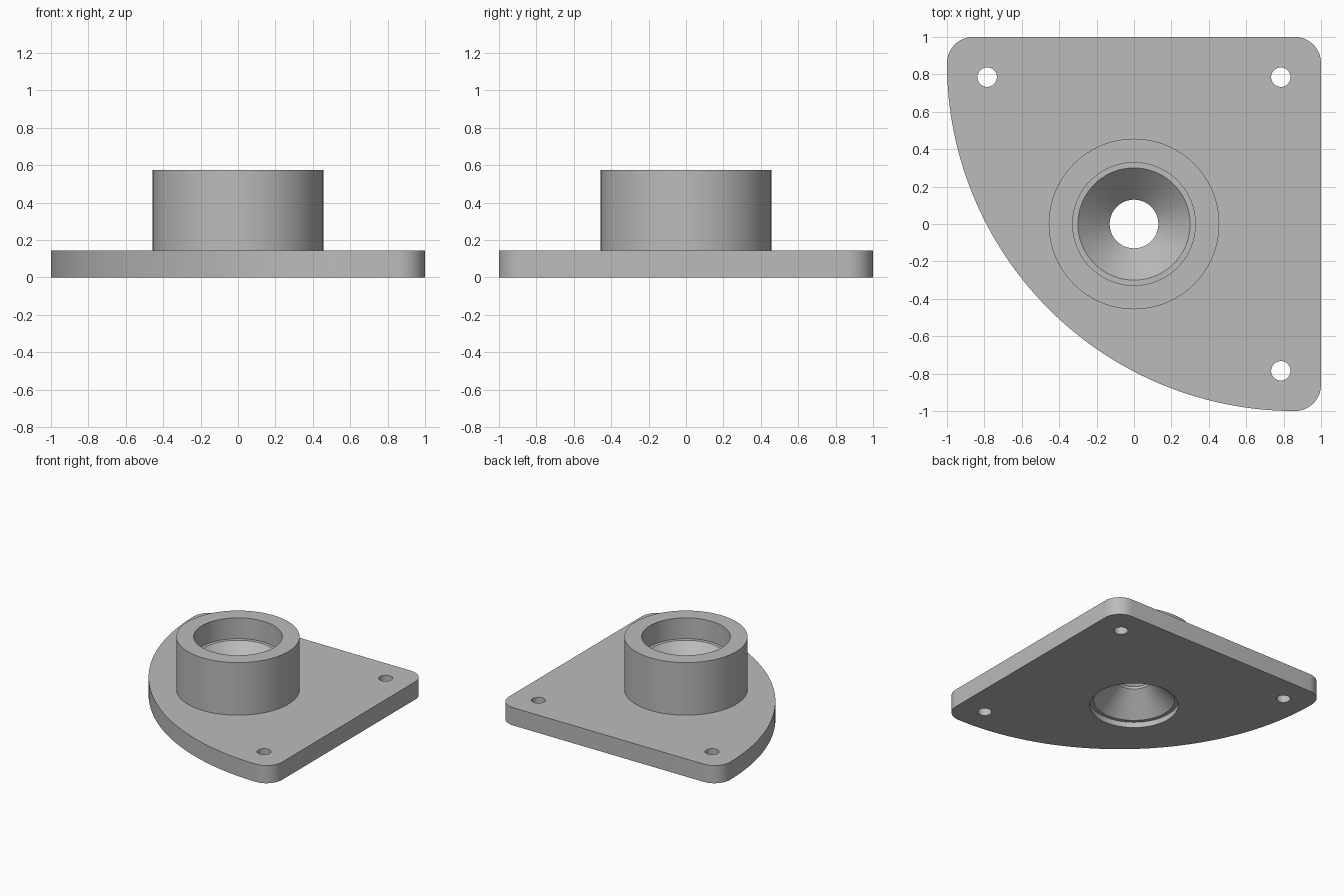
import bpy
import bmesh
from math import cos, sin, pi, radians
from mathutils import Vector

old = bpy.data.objects.get("Cube")
if old:
    bpy.data.objects.remove(old, do_unlink=True)

PLATE_TOP = 0.145
HUB_TOP = 0.575
FILLET = 0.14
EDGE = 1 - FILLET
HUB_R, BORE_R = 0.456, 0.328
SEGMENTS = 96

grey = bpy.data.materials.new("machined grey")
grey.use_nodes = True
grey.diffuse_color = (0.5, 0.5, 0.5, 1)
grey.node_tree.nodes["Principled BSDF"].inputs["Base Color"].default_value = (0.5, 0.5, 0.5, 1)

bm = bmesh.new()


def arc(cx, cy, r, start, end, steps):
    """Points along an arc, angles in degrees."""
    angles = [radians(start + (end - start) * i / steps) for i in range(steps + 1)]
    return [(cx + r * cos(a), cy + r * sin(a)) for a in angles]


def circle(r, cx=0, cy=0, steps=SEGMENTS):
    return arc(cx, cy, r, 0, 360, steps)[:-1]


def ring(points, z):
    """Closed loop of vertices at height z."""
    return [bm.verts.new((x, y, z)) for x, y in points]


def wall(low, high):
    """Strip of quads joining two rings of equal length."""
    n = len(low)
    for i in range(n):
        j = (i + 1) % n
        bm.faces.new((low[i], low[j], high[j], high[i]))


def cap(rings, up):
    """Flat face between an outer ring and its holes."""
    edges = []
    for loop in rings:
        for a, b in zip(loop, loop[1:] + loop[:1]):
            edges.append(bm.edges.get((a, b)) or bm.edges.new((a, b)))
    bmesh.ops.triangle_fill(bm, use_beauty=True, edges=edges, normal=Vector((0, 0, up)))


# Quadrant plate outline: three filleted corners and one large arc
outline = (arc(EDGE, -EDGE, FILLET, -90, 0, 12)
           + arc(EDGE, EDGE, FILLET, 0, 90, 12)
           + arc(-EDGE, EDGE, FILLET, 90, 180, 12)
           + arc(EDGE, EDGE, 1 + EDGE, 180, 270, 64)[1:-1])
holes = [circle(0.052, x, y, 32)
         for x, y in ((0.785, 0.785), (-0.785, 0.785), (0.785, -0.785))]

# Plate sides and screw holes
bottom_rings, top_rings = [], []
for points in [outline] + holes:
    low, high = ring(points, 0), ring(points, PLATE_TOP)
    wall(low, high)
    bottom_rings.append(low)
    top_rings.append(high)

# Hub: outer wall, top rim, counterbore, double cone and lower recess
profile = [(HUB_R, PLATE_TOP), (HUB_R, HUB_TOP),
           (BORE_R, HUB_TOP), (BORE_R, 0.405),
           (0.3, 0.405), (0.13, 0.235),
           (0.13, 0.215), (0.3, 0.045),
           (BORE_R, 0.045), (BORE_R, 0)]
hub = [ring(circle(r), z) for r, z in profile]
for low, high in zip(hub, hub[1:]):
    wall(low, high)

# Plate faces, open around the hub and the recess
cap(top_rings + [hub[0]], 1)
cap(bottom_rings + [hub[-1]], -1)

bmesh.ops.recalc_face_normals(bm, faces=bm.faces)
mesh = bpy.data.meshes.new("flanged_hub_plate")
bm.to_mesh(mesh)
bm.free()
mesh.materials.append(grey)
plate = bpy.data.objects.new("flanged_hub_plate", mesh)
bpy.context.collection.objects.link(plate)

bpy.context.view_layer.objects.active = plate
plate.select_set(True)
bpy.ops.object.shade_smooth_by_angle(angle=radians(30))
